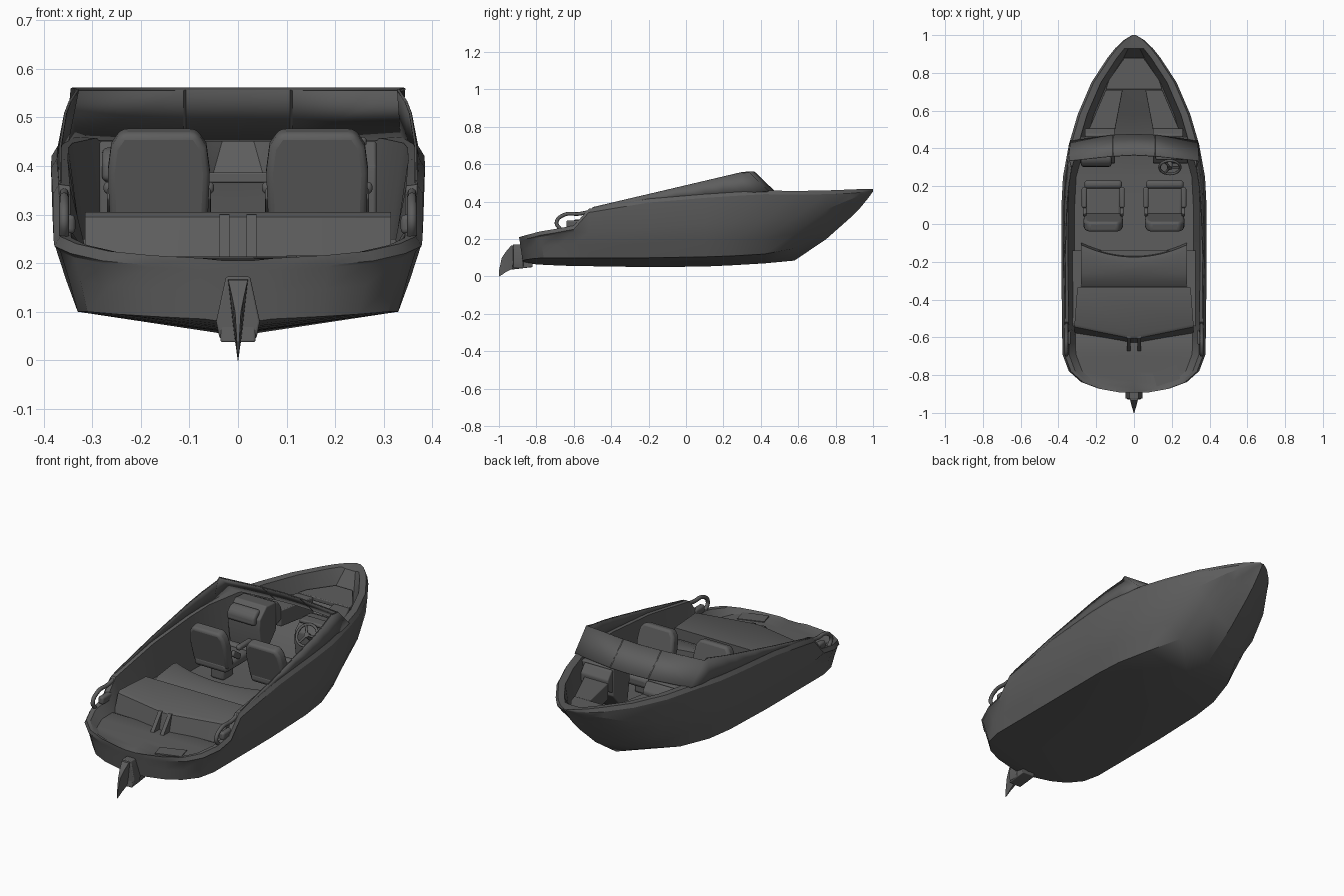
import bpy, bmesh, math
from mathutils import Matrix, Vector

if "Cube" in bpy.data.objects:
    bpy.data.objects.remove(bpy.data.objects["Cube"])

grey = bpy.data.materials.new("dark_grey")
grey.use_nodes = True
colour = (0.11, 0.11, 0.11, 1)
grey.diffuse_color = colour
grey.node_tree.nodes["Principled BSDF"].inputs["Base Color"].default_value = colour


def finish(name, bm, bevel=0, angle=35):
    bmesh.ops.recalc_face_normals(bm, faces=bm.faces)
    mesh = bpy.data.meshes.new(name)
    bm.to_mesh(mesh)
    bm.free()
    obj = bpy.data.objects.new(name, mesh)
    bpy.context.collection.objects.link(obj)
    mesh.materials.append(grey)
    if bevel:
        mod = obj.modifiers.new("soft_edges", "BEVEL")
        mod.width, mod.segments = bevel, 3
    bpy.ops.object.select_all(action="DESELECT")
    obj.select_set(True)
    bpy.context.view_layer.objects.active = obj
    bpy.ops.object.shade_smooth_by_angle(angle=math.radians(angle))
    return obj


def loft(name, rings, closed=True, angle=35):
    bm = bmesh.new()
    rows = [[bm.verts.new(p) for p in ring] for ring in rings]
    count = len(rows[0])
    for a, b in zip(rows, rows[1:]):
        for i in range(count if closed else count - 1):
            j = (i + 1) % count
            bm.faces.new((a[i], a[j], b[j], b[i]))
    if closed:
        bm.faces.new(rows[0])
        bm.faces.new(rows[-1])
    return finish(name, bm, angle=angle)


def prism(name, outline, axis, start, end, bevel=0, matrix=None):
    """Extrude a flat outline along x, y or z (axis 0, 1, 2)."""
    bm = bmesh.new()
    caps = []
    for level in (start, end):
        pts = []
        for p in outline:
            co = list(p)
            co.insert(axis, level)
            pts.append(bm.verts.new(co))
        caps.append(pts)
        bm.faces.new(pts)
    a, b = caps
    for i in range(len(a)):
        j = (i + 1) % len(a)
        bm.faces.new((a[i], a[j], b[j], b[i]))
    if matrix:
        bm.transform(matrix)
    return finish(name, bm, bevel)


def box(name, centre, size, bevel=0, tilt=0):
    bm = bmesh.new()
    bmesh.ops.create_cube(bm, size=1, matrix=Matrix.Translation(centre)
                          @ Matrix.Rotation(tilt, 4, "X") @ Matrix.Diagonal((*size, 1)))
    return finish(name, bm, bevel)


def tube(name, points, radius, smooth=False):
    curve = bpy.data.curves.new(name, "CURVE")
    curve.dimensions = "3D"
    curve.bevel_depth, curve.bevel_resolution = radius, 2
    curve.use_fill_caps = True
    spline = curve.splines.new("BEZIER" if smooth else "POLY")
    store = spline.bezier_points if smooth else spline.points
    store.add(len(points) - 1)
    for target, p in zip(store, points):
        if smooth:
            target.co = p
            target.handle_left_type = target.handle_right_type = "AUTO"
        else:
            target.co = (*p, 1)
    curve.materials.append(grey)
    obj = bpy.data.objects.new(name, curve)
    bpy.context.collection.objects.link(obj)


# Hull stations: y, gunwale x, gunwale z, chine x, chine z, keel z, floor z
stations = [
    (-.885, .08, .21, .07, .085, .075, .205), (-.865, .19, .216, .17, .09, .07, .208),
    (-.83, .28, .225, .25, .095, .066, .21), (-.77, .345, .24, .31, .1, .062, .212),
    (-.68, .378, .255, .33, .1, .058, .214), (-.6, .38, .272, .33, .1, .056, .214),
    (-.52, .381, .362, .33, .1, .055, .18), (-.2, .385, .415, .33, .1, .05, .18),
    (.1, .384, .44, .325, .105, .053, .18), (.25, .376, .45, .31, .11, .06, .18),
    (.42, .345, .46, .26, .12, .07, .19), (.58, .298, .457, .18, .15, .085, .25),
    (.75, .225, .46, .105, .25, .2, .33), (.88, .14, .465, .052, .355, .315, .37),
    (.93, .1, .467, .03, .39, .365, .46), (.975, .052, .468, .014, .435, .42, .465),
    (1, .01, .468, .004, .46, .455, .466)]


def gunwale(y):
    for a, b in zip(stations, stations[1:]):
        if a[0] <= y <= b[0]:
            t = (y - a[0]) / (b[0] - a[0])
            return a[1] + t * (b[1] - a[1]), a[2] + t * (b[2] - a[2])


rings = []
for y, gx, gz, cx, cz, kz, fz in stations:
    inner = max(gx - (.05 if y > .4 else .035), gx * .4)
    edge = max(inner - .035, inner * .6)
    low = gz < .3
    rake = .15 if y < -.65 else 0
    sides = ((.4, .45), (.75, .8)) if low else ((.47, .25), (.92, .52))
    half = [(0, kz), (cx, cz)]
    half += [(cx + fx * (gx - cx), cz + fz_ * (gz - cz)) for fx, fz_ in sides]
    half += [(gx, gz - .02 * min(1, gx * 9)), (gx - .1 * min(gx, .12), gz),
             (inner, gz - .003), (edge, fz), (0, fz)]
    full = half + [(-x, z) for x, z in half[-2:0:-1]]
    rings.append([(x, y - rake * (z - .16), z) for x, z in full])
loft("hull", rings, angle=30)


def both(points):
    """Mirror a half outline whose points run from the right edge inward."""
    return points + [(-x, y) for x, y in reversed(points)]


# Engine box, raised sun pad with a sloping back, and convex rear bench
prism("engine_box", both([(.325, -.14), (.325, -.54)]), 2, .16, .25)
pad_levels = []
for z, side, middle in ((.2, -.578, -.63), (.295, -.545, -.605), (.305, -.53, -.59)):
    pad_levels.append([(x, y, z) for x, y in both([(.3, -.335), (.315, side), (.02, middle)])])
loft("sun_pad", pad_levels)
bench = []
for i in range(-8, 9):
    x = .28 * i / 8
    front = -.175 + .065 * (i / 8) ** 2
    bench.append([(x, -.33, .17), (x, -.33, .25), (x, -.3, .272), (x, -.26, .287),
                  (x, front - .03, .302), (x, front, .297), (x, front + .012, .17)])
loft("rear_bench", bench)

# Stern platform fittings
for s in (-1, 1):
    prism("pad_step", [(-.57, .2), (-.57, .303), (-.605, .3), (-.675, .21), (-.675, .2)],
          0, s * .018, s * .038)
    tube("stern_rail", [(s * .358, y, z) for y, z in
                        ((-.67, .25), (-.692, .29), (-.65, .33), (-.57, .335), (-.5, .35))],
         .01, smooth=True)
    box("side_step", (s * .35, -.6, .28), (.03, .08, .04), .01)
prism("ladder_hatch", [(.1, -.79), (.225, -.745), (.245, -.82), (.12, -.86)], 2, .208, .216)

# Stern drive
prism("drive_housing", [(.045, .08), (.038, .045), (-.038, .045), (-.045, .08),
                        (-.025, .172), (.025, .172)], 1, -.925, -.87, .004)
prism("drive_plate", [(-.93, .037), (-.82, .05), (-.82, .07), (-.87, .1), (-.92, .1)],
      0, -.036, .036, .004)
fin = []
for y, low, high, w in ((-.9, .04, .17, .022), (-.935, .038, .165, .02),
                        (-.965, .022, .13, .012), (-.985, .008, .1, .006), (-1, 0, .03, .002)):
    fin.append([(w, y, high), (-w, y, high), (-w * .3, y, low), (w * .3, y, low)])
loft("drive_fin", fin)

# Captain seats
back_outline = [(-.1, 0), (.1, 0), (.105, .12), (.098, .175), (.078, .205),
                (-.078, .205), (-.098, .175), (-.105, .12)]
for s in (-1, 1):
    x = s * .163
    lean = Matrix.Translation((x, .035, .275)) @ Matrix.Rotation(math.radians(14), 4, "X")
    prism("seat_back", back_outline, 1, -.03, .025, .014, lean)
    box("seat_cushion", (x, .1, .275), (.19, .2, .05), .018)
    box("seat_front_bolster", (x, .21, .283), (.2, .045, .055), .018)
    for side in (-1, 1):
        box("armrest", (x + side * .1, .14, .355), (.028, .11, .025), .01)
        box("armrest_bracket", (x + side * .098, .075, .325), (.018, .07, .03), .006, -.6)
    box("seat_pedestal", (x, .1, .22), (.08, .09, .09), .015)
    # Consoles below the windscreen
    prism("console", [(.46, .3), (.46, .445), (.38, .452), (.325, .4), (.32, .35), (.345, .19),
                      (.36, .19)], 0, s * .1, s * .285, .006)
    # Bow seats
    prism("bow_side_seat", [(s * px, py) for px, py in
                            ((.1, .5), (.24, .5), (.15, .71), (.06, .71))], 2, .3, .385, .004)
    prism("bow_backrest", [(.46, .32), (.505, .34), (.505, .4), (.475, .44), (.46, .44)],
          0, s * .1, s * .26, .006)
prism("bow_front_seat", both([(.06, .712), (.15, .712), (.135, .76), (.05, .88)]),
      2, .365, .387, .004)

# Glove box on the right console
prism("glove_box", [(.36, .36), (.36, .44), (.33, .435), (.305, .41), (.302, .37)],
      0, -.28, -.12, .012)

# Steering wheel on the left console
tilt = Matrix.Translation((.19, .3, .41)) @ Matrix.Rotation(math.radians(50), 4, "X")
rim = [tilt @ Vector((.055 * math.cos(a), .055 * math.sin(a), 0))
       for a in (i * math.tau / 24 for i in range(25))]
tube("steering_wheel", rim, .007)
for a in (0, 2.1, 4.2):
    tube("wheel_spoke", [tilt @ Vector((0, 0, 0)),
                         tilt @ Vector((.055 * math.cos(a), .055 * math.sin(a), 0))], .006)
tube("steering_column", [tilt @ Vector((0, 0, .006)), tilt @ Vector((0, 0, -.06))], .014)
box("gauge_pod", (.19, .37, .45), (.15, .06, .02), .008)

# Wrap-around windscreen: pairs of base and top points from the centre aft
pairs = [((0, .475, .452), (0, .365, .558)), ((.11, .47, .452), (.11, .36, .558)),
         ((.336, .44, .455), (.342, .335, .558))]
for y in (.3, .2, .1, -.05, -.2, -.35, -.5):
    gx, gz = gunwale(y)
    top = max(.485 + .235 * y, gz + .002)
    pairs.append(((gx - .014, y, gz - .01), (gx - .014 - .22 * (top - gz), y, top)))


def flip(p):
    return (-p[0], p[1], p[2])


strip = [[flip(a), flip(b)] for a, b in reversed(pairs[1:])] + [list(p) for p in pairs]
screen = loft("windscreen", strip, closed=False, angle=8)
thick = screen.modifiers.new("thickness", "SOLIDIFY")
thick.thickness, thick.offset = .006, 0
tube("windscreen_top_frame", [b for a, b in strip], .003)
base, top = pairs[1]
tube("windscreen_divider", [base, top], .004)
tube("windscreen_divider", [flip(base), flip(top)], .004)
